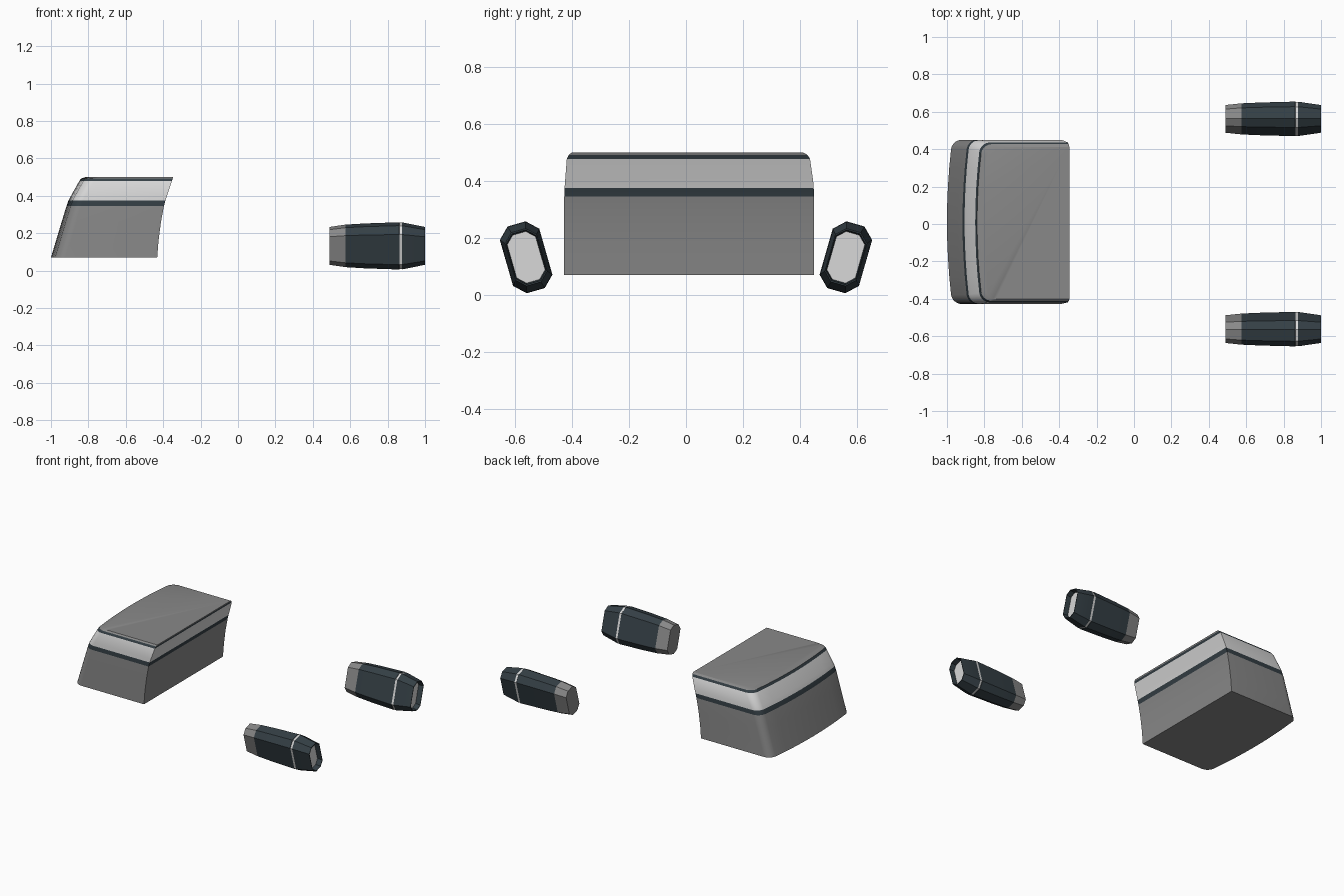
import bpy, bmesh, math

if "Cube" in bpy.data.objects:
    bpy.data.objects.remove(bpy.data.objects["Cube"])

def material(name, rgb):
    m = bpy.data.materials.new(name)
    m.diffuse_color = (*rgb, 1)
    m.use_nodes = True
    m.node_tree.nodes["Principled BSDF"].inputs["Base Color"].default_value = m.diffuse_color
    return m

GREY = material("mid grey", (0.25, 0.25, 0.25))
LIGHT = material("light grey", (0.69, 0.69, 0.69))
DARK = material("dark slate", (0.035, 0.05, 0.06))
MATS = [GREY, LIGHT, DARK]

def loft(name, rings, colours, cap_start, cap_end, angle):
    """Skin equal-length rings; colours[i] is the material index of strip i."""
    bm = bmesh.new()
    loops = [[bm.verts.new(p) for p in r] for r in rings]
    n = len(loops[0])
    for a, b, c in zip(loops, loops[1:], colours):
        for i in range(n):
            j = (i + 1) % n
            bm.faces.new((a[i], a[j], b[j], b[i])).material_index = c
    bm.faces.new(loops[0]).material_index = cap_start
    bm.faces.new(loops[-1]).material_index = cap_end
    bmesh.ops.recalc_face_normals(bm, faces=bm.faces)
    me = bpy.data.meshes.new(name)
    bm.to_mesh(me)
    bm.free()
    for m in MATS:
        me.materials.append(m)
    ob = bpy.data.objects.new(name, me)
    bpy.context.collection.objects.link(ob)
    bpy.context.view_layer.objects.active = ob
    ob.select_set(True)
    bpy.ops.object.shade_smooth_by_angle(angle=math.radians(angle))
    ob.select_set(False)
    return ob

# Body outline at one height: square +x corners, rounded and bowed -x end
def outline(z, xl, xr, y0, y1, r=0.05, bow=0.028):
    mid, half = (y0 + y1) / 2, (y1 - y0) / 2
    def end_x(y):
        return xl + bow * ((y - mid) / half) ** 2
    pts = [(xr, y0, z)]
    arc = [math.pi / 2 * i / 5 for i in range(6)]
    for a in arc:
        y = y0 + r * (1 - math.cos(a))
        pts.append((end_x(y) + r * (1 - math.sin(a)), y, z))
    for i in range(1, 8):
        y = y0 + r + (y1 - y0 - 2 * r) * i / 8
        pts.append((end_x(y), y, z))
    for a in reversed(arc):
        y = y1 - r * (1 - math.cos(a))
        pts.append((end_x(y) + r * (1 - math.sin(a)), y, z))
    pts.append((xr, y1, z))
    return pts

# z, left x, right x, front y, back y
levels = [
    (0.07, -1.0, -0.432, -0.428, 0.45),
    (0.16, -0.973, -0.425, -0.428, 0.45),
    (0.26, -0.943, -0.412, -0.428, 0.45),
    (0.345, -0.917, -0.396, -0.428, 0.45),
    (0.375, -0.906, -0.388, -0.427, 0.449),
    (0.40, -0.893, -0.38, -0.425, 0.447),
    (0.478, -0.849, -0.354, -0.419, 0.436),
    (0.492, -0.839, -0.349, -0.412, 0.427),
    (0.50, -0.815, -0.346, -0.402, 0.413),
]
loft("body", [outline(*l) for l in levels], [0, 0, 0, 2, 1, 1, 2, 0], 0, 0, 25)

# Pod section: tall chamfered rectangle leaning outwards
SECTION = [(0.033, 0.122), (0.072, 0.084), (0.072, -0.084), (0.033, -0.122),
           (-0.033, -0.122), (-0.072, -0.084), (-0.072, 0.084), (-0.033, 0.122)]
LEAN = math.radians(16)

def pod_ring(side, x, s):
    c, n = math.cos(LEAN), math.sin(LEAN)
    return [(x, side * (0.562 + s * (v * c + u * n)), 0.132 + s * (u * c - v * n))
            for v, u in SECTION]

# x, scale: grey tail, dark shell, light groove, dark nose, recessed lens
stations = [(0.488, 0.80), (0.575, 0.90), (0.68, 0.95), (0.862, 1.0), (0.864, 0.985),
            (0.878, 0.985), (0.88, 0.99), (1.0, 0.80), (1.0, 0.76), (0.965, 0.72)]
for side, label in ((-1, "front"), (1, "back")):
    loft(label + "_pod", [pod_ring(side, *s) for s in stations],
         [0, 2, 2, 2, 1, 2, 2, 2, 2], 0, 1, 20)
